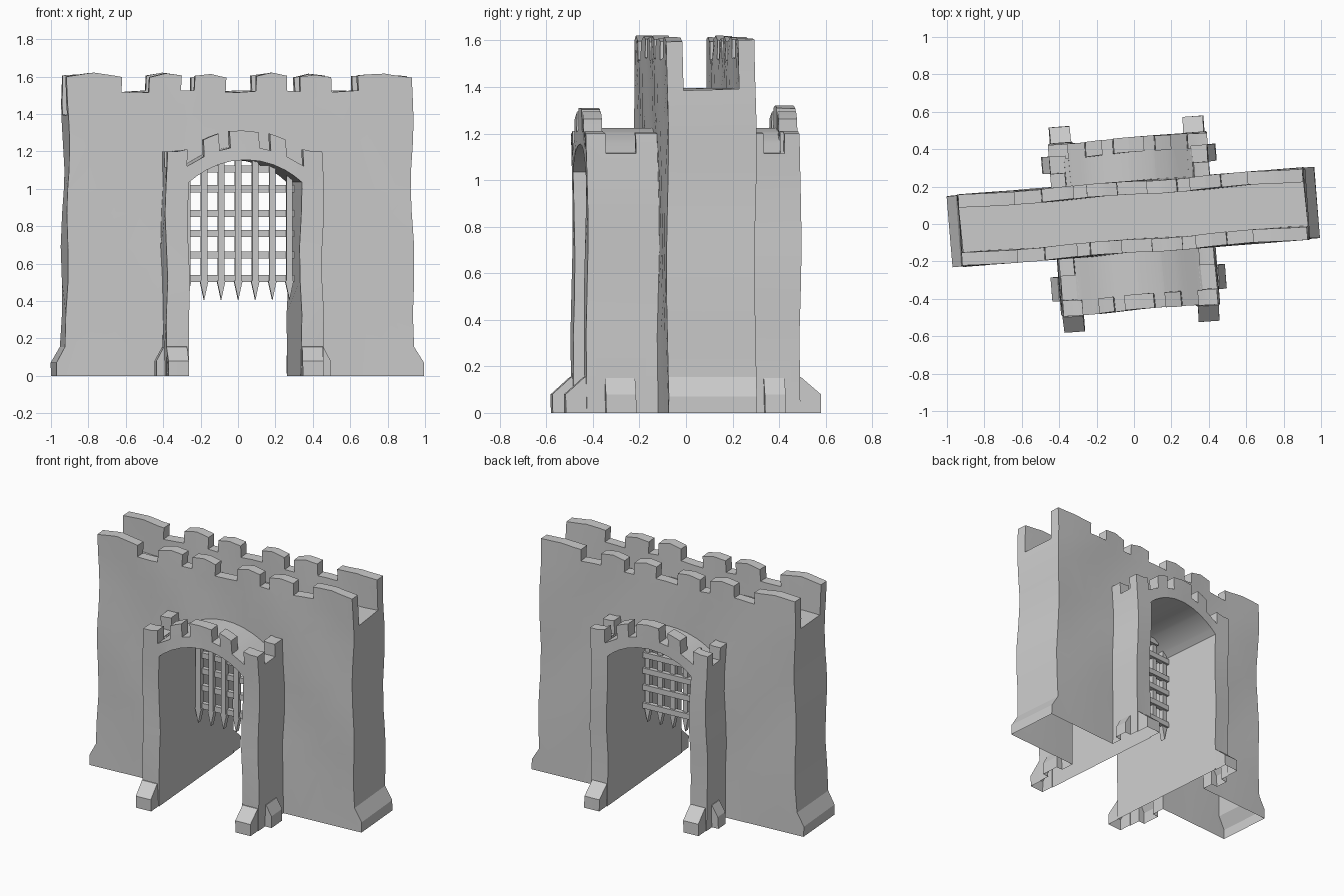
import bpy, bmesh, math
from mathutils import Vector

if "Cube" in bpy.data.objects:
    bpy.data.objects.remove(bpy.data.objects["Cube"])

TURN = math.radians(4.5)


def prism(name, pts, lo, hi, along='y'):
    """Closed solid from an (a, z) outline extruded along y or x."""
    def put(a, z, d):
        return (a, d, z) if along == 'y' else (d, a, z)
    n = len(pts)
    verts = [put(a, z, lo) for a, z in pts] + [put(a, z, hi) for a, z in pts]
    faces = [list(range(n)), list(range(2 * n - 1, n - 1, -1))]
    faces += [[i, i + n, (i + 1) % n + n, (i + 1) % n] for i in range(n)]
    me = bpy.data.meshes.new(name)
    me.from_pydata(verts, [], faces)
    bm = bmesh.new()
    bm.from_mesh(me)
    bmesh.ops.recalc_face_normals(bm, faces=bm.faces)
    bm.to_mesh(me)
    bm.free()
    ob = bpy.data.objects.new(name, me)
    bpy.context.collection.objects.link(ob)
    return ob


def box(name, x, y, z):
    return prism(name, [(x[0], z[0]), (x[1], z[0]), (x[1], z[1]), (x[0], z[1])], *y)


def combine(target, other, op):
    mod = target.modifiers.new(op, 'BOOLEAN')
    mod.operation, mod.object, mod.solver = op, other, 'EXACT'
    bpy.context.view_layer.objects.active = target
    bpy.ops.object.modifier_apply(modifier=mod.name)
    bpy.data.objects.remove(other, do_unlink=True)


def both_sides(spans):
    return sorted([(-b, -a) for a, b in spans] + spans)


# Curtain wall: crenellated outline with flared ends, walkway cut along the top
outline = [(-0.985, -0.05), (-0.985, 0.07), (-0.935, 0.155), (-0.92, 1.1)]
for a, b in both_sides([(0.08, 0.245), (0.315, 0.485), (0.63, 0.925)]):
    if a > -0.9:
        outline.append((a, 1.52))
    outline += [(a, 1.60), ((a + b) / 2, 1.615), (b, 1.60)]
    if b < 0.9:
        outline.append((b, 1.52))
outline += [(0.92, 1.1), (0.935, 0.155), (0.985, 0.07), (0.985, -0.05)]
wall = prism("gate_wall", outline, -0.153, 0.227)
combine(wall, box("walkway_cut", (-1.2, 1.2), (-0.083, 0.157), (1.39, 2)), 'DIFFERENCE')


# Gatehouse: arched, crenellated outline with a sunken barrel roof
def roof(x):
    return max(1.11, 1.225 - 1.05 * x * x)


outline = [(-0.42, -0.1)]
for a, b in [(-0.42, -0.315), (-0.225, -0.14), (-0.08, 0.08), (0.14, 0.225), (0.315, 0.42)]:
    if a > -0.4:
        outline.append((a, roof(a)))
    outline += [(x, roof(x) + 0.09) for x in (a, (a + b) / 2, b)]
    if b < 0.4:
        outline.append((b, roof(b)))
outline.append((0.42, -0.1))
gate = prism("gatehouse", outline, -0.46, 0.46)
curve = [(x, roof(x)) for x in [-0.34 + 0.068 * i for i in range(11)]]
combine(gate, prism("roof_cut", curve + [(0.34, 2), (-0.34, 2)], -0.38, 0.38), 'DIFFERENCE')
for s in (-1, 1):
    for y in ((-0.375, -0.245), (0.305, 0.395)):
        x = (0.33, 0.6) if s > 0 else (-0.6, -0.33)
        combine(gate, box("side_crenel_cut", x, y, (1.115, 2)), 'DIFFERENCE')

# Sloped feet at the corners and sides of the gatehouse
for s in (-1, 1):
    x = (0.305, 0.415) if s > 0 else (-0.415, -0.305)
    for t in (-1, 1):
        foot = [(0.42, -0.06), (0.55, -0.06), (0.55, 0.08), (0.465, 0.155), (0.42, 0.16)]
        combine(gate, prism("front_foot", [(t * a, z) for a, z in foot], *x, along='x'), 'UNION')
    for y in ((-0.38, -0.25), (0.305, 0.395)):
        foot = [(0.38, -0.07), (0.47, -0.07), (0.465, 0.08), (0.425, 0.15), (0.38, 0.15)]
        combine(gate, prism("side_foot", [(s * a, z) for a, z in foot], *y), 'UNION')
combine(wall, gate, 'UNION')

# Arched passage through everything
HALF, SPRING, RISE = 0.30, 1.035, 0.12
RAD = (HALF ** 2 + RISE ** 2) / (2 * RISE)


def arch(x):
    return SPRING + RISE - RAD + math.sqrt(RAD ** 2 - x * x)


curve = [(HALF * math.cos(math.pi * i / 12), arch(HALF * math.cos(math.pi * i / 12))) for i in range(13)]
combine(wall, prism("passage_cut", [(-HALF, -0.3), (HALF, -0.3)] + curve, -0.8, 0.8), 'DIFFERENCE')

# Open underside, extra loops, and a gentle hand-worn waviness
bm = bmesh.new()
bm.from_mesh(wall.data)


def slice_at(co, no, clear=False):
    bmesh.ops.bisect_plane(bm, geom=bm.verts[:] + bm.edges[:] + bm.faces[:], dist=1e-5,
                           plane_co=co, plane_no=no, clear_inner=clear)


slice_at((0, 0, 0), (0, 0, 1), True)
for z in (0.33, 0.51, 0.69, 0.87, 1.0, 1.26, 1.38, 1.46):
    slice_at((0, 0, z), (0, 0, 1))
for i in range(-6, 7):
    slice_at((i * 0.135 + 0.003, 0, 0), (1, 0, 0))
for v in bm.verts:
    x, y, z = v.co
    w = min(1, z / 0.2)
    v.co += Vector((0.007 * w * math.sin(9 * z + 4 * y + 3 * x),
                    0.005 * w * math.sin(8 * x + 6 * z),
                    0.006 * math.sin(13 * x + 5 * y) if z > 1.3 else 0))
bm.to_mesh(wall.data)
bm.free()
wall.rotation_euler.z = TURN

# Portcullis: spiked uprights and crossbars
bars = []
GY = 0.0
for i in range(-3, 4):
    x = i * 0.0915
    top = [(x + 0.017, arch(x + 0.017 if i < 3 else x) + 0.004),
           (x - 0.017, arch(x - 0.017 if i > -3 else x) + 0.004)]
    bars.append(prism("upright", [(x - 0.017, 0.51), (x - 0.022, 0.505), (x, 0.405), (x + 0.022, 0.505),
                                  (x + 0.017, 0.51)] + top, GY - 0.025, GY + 0.01))
for z in (1.105, 1.0, 0.868, 0.76, 0.645, 0.52):
    h = HALF
    if z > SPRING:
        h = math.sqrt(RAD ** 2 - (z - SPRING - RISE + RAD) ** 2)
    bars.append(box("crossbar", (-h, h), (GY - 0.008, GY + 0.024), (z - 0.019, z + 0.019)))
bpy.ops.object.select_all(action='DESELECT')
for b in bars:
    b.select_set(True)
bpy.context.view_layer.objects.active = bars[0]
bpy.ops.object.join()
portcullis = bars[0]
portcullis.name = "portcullis"
portcullis.rotation_euler.z = TURN

# Smooth shading with sharp edges on the masonry
bpy.ops.object.select_all(action='DESELECT')
wall.select_set(True)
bpy.context.view_layer.objects.active = wall
bpy.ops.object.shade_smooth_by_angle(angle=math.radians(25))
